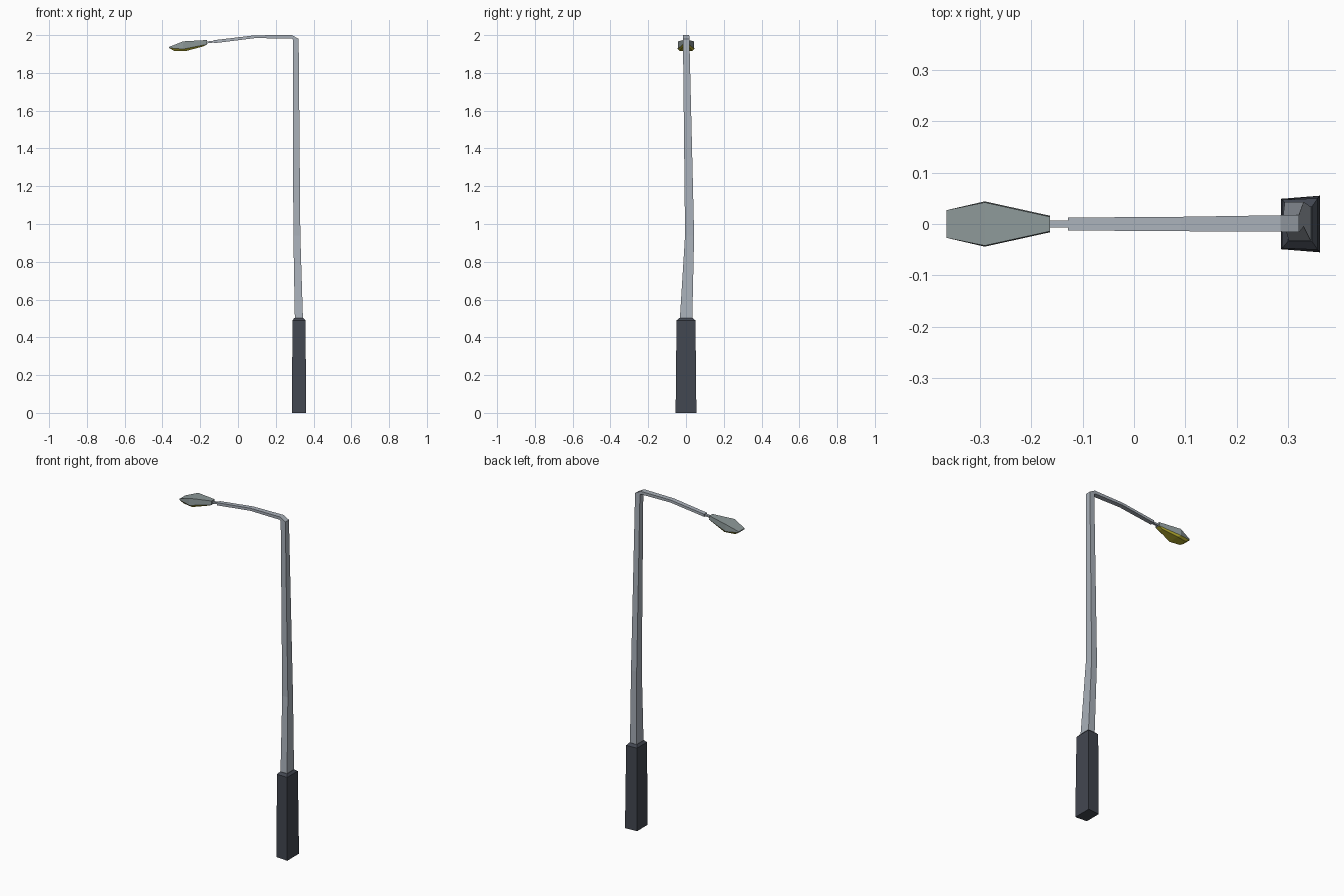
import bpy, bmesh

if "Cube" in bpy.data.objects:
    bpy.data.objects.remove(bpy.data.objects["Cube"])


def material(name, rgb):
    m = bpy.data.materials.new(name)
    m.diffuse_color = (*rgb, 1)
    m.use_nodes = True
    m.node_tree.nodes["Principled BSDF"].inputs["Base Color"].default_value = m.diffuse_color
    return m


steel = material("pale steel", (0.40, 0.44, 0.49))
dark = material("dark base grey", (0.055, 0.063, 0.082))
housing = material("lamp grey", (0.27, 0.32, 0.32))
glow = material("lamp yellow", (0.48, 0.43, 0.03))


def finish(bm, name, mats):
    bmesh.ops.recalc_face_normals(bm, faces=bm.faces)
    me = bpy.data.meshes.new(name)
    bm.to_mesh(me)
    bm.free()
    for m in mats:
        me.materials.append(m)
    ob = bpy.data.objects.new(name, me)
    bpy.context.collection.objects.link(ob)
    return ob


def loft(name, rings, mat, start=True, end=True):
    """Four-sided tube. Ring: inner x, z, outer x, z, y centre, half width inner, outer."""
    bm = bmesh.new()
    loops = []
    for xi, zi, xo, zo, yc, wi, wo in rings:
        loops.append([bm.verts.new(p) for p in (
            (xi, yc - wi, zi), (xo, yc - wo, zo), (xo, yc + wo, zo), (xi, yc + wi, zi))])
    for a, b in zip(loops, loops[1:]):
        for i in range(4):
            j = (i + 1) % 4
            bm.faces.new((a[i], a[j], b[j], b[i]))
    if start:
        bm.faces.new(loops[0])
    if end:
        bm.faces.new(loops[-1])
    return finish(bm, name, [mat])


# Dark tapered base with a chamfered top
loft("base", [
    (0.286, 0.0, 0.361, 0.0, 0.0, 0.049, 0.055),
    (0.288, 0.49, 0.357, 0.49, 0.0, 0.047, 0.050),
    (0.299, 0.503, 0.346, 0.503, 0.0, 0.034, 0.034)], dark)

# Slightly bent pole turning into the arm
loft("pole_and_arm", [
    (0.301, 0.49, 0.344, 0.49, 0.0, 0.033, 0.033),
    (0.293, 0.94, 0.330, 0.94, 0.019, 0.024, 0.024),
    (0.290, 1.978, 0.321, 1.980, 0.001, 0.016, 0.017),
    (0.283, 1.982, 0.285, 2.0, 0.001, 0.015, 0.016),
    (0.090, 1.984, 0.090, 1.999, 0.0, 0.014, 0.014),
    (-0.128, 1.957, -0.128, 1.973, 0.0, 0.0125, 0.0125)], steel)

# Thin neck between arm and lamp
loft("lamp_neck", [
    (-0.125, 1.961, -0.125, 1.971, 0.0, 0.007, 0.007),
    (-0.166, 1.956, -0.166, 1.966, 0.0, 0.007, 0.007)], steel)

# Lamp housing: flat-topped wedge, open below
loft_stations = [  # x, half width top, bottom, z top, z bottom
    (-0.163, 0.014, 0.016, 1.974, 1.951),
    (-0.290, 0.042, 0.044, 1.967, 1.926),
    (-0.364, 0.027, 0.027, 1.938, 1.932)]
bm = bmesh.new()
top, rim = [], []
for side in (1, -1):
    for x, wt, wb, zt, zb in loft_stations[::side]:
        top.append(bm.verts.new((x, side * wt, zt)))
        rim.append(bm.verts.new((x, side * wb, zb)))
bm.faces.new((top[0], top[1], top[4], top[5]))
bm.faces.new((top[1], top[2], top[3], top[4]))
for i in range(6):
    j = (i + 1) % 6
    bm.faces.new((top[i], top[j], rim[j], rim[i]))

# Yellow lens closing the underside, dropping to a lower flat panel
low = [bm.verts.new((x, y, z)) for x, y, z in (
    (-0.185, 0.012, 1.940), (-0.275, 0.034, 1.916), (-0.338, 0.024, 1.916),
    (-0.338, -0.024, 1.916), (-0.275, -0.034, 1.916), (-0.185, -0.012, 1.940))]
lens = [bm.faces.new((rim[i], rim[(i + 1) % 6], low[(i + 1) % 6], low[i])) for i in range(6)]
lens += [bm.faces.new((low[0], low[1], low[4], low[5])),
         bm.faces.new((low[1], low[2], low[3], low[4]))]
for f in lens:
    f.material_index = 1
finish(bm, "lamp_head", [housing, glow])
